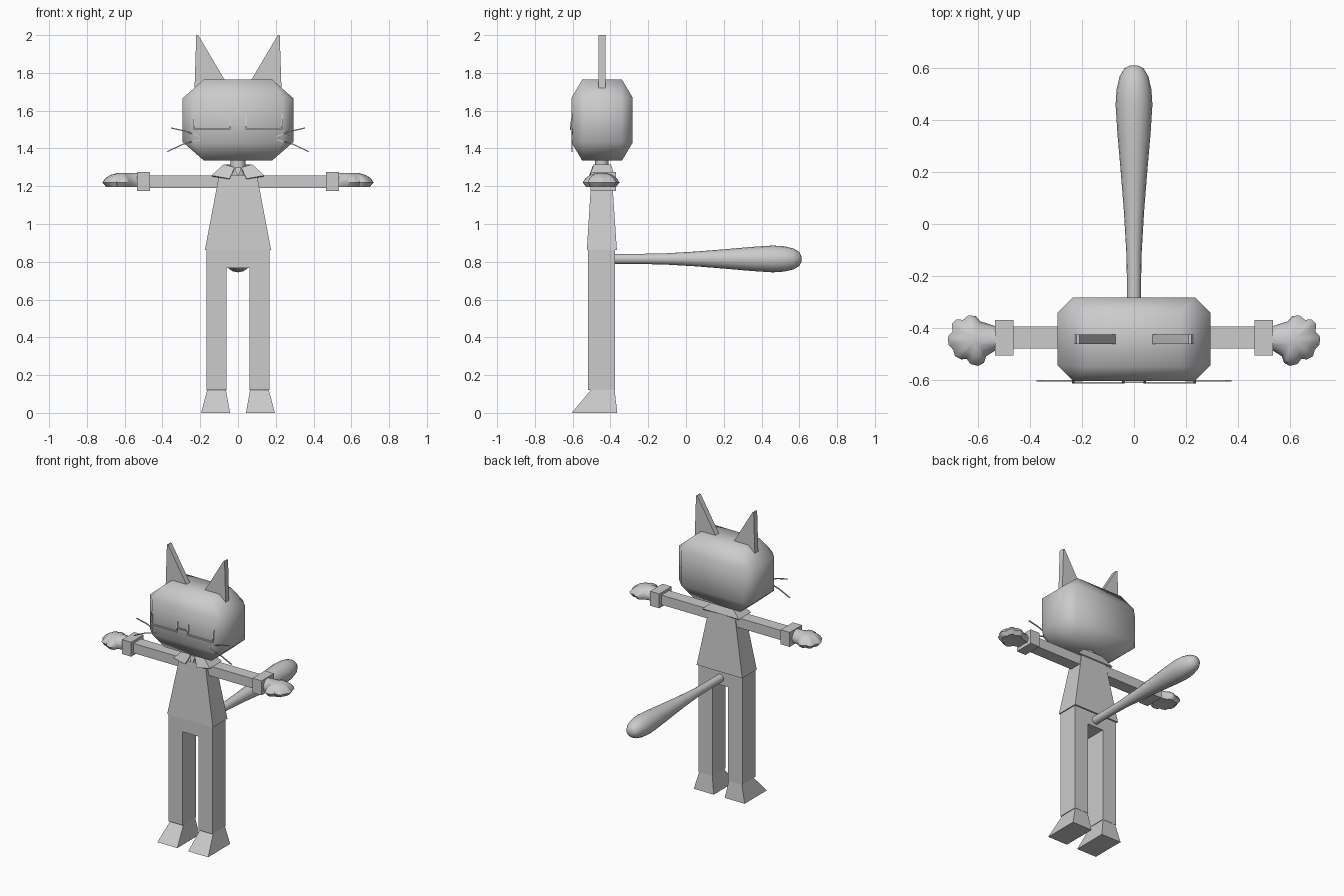
import bpy, bmesh, math
from mathutils import Vector

if "Cube" in bpy.data.objects:
    bpy.data.objects.remove(bpy.data.objects["Cube"])

grey = bpy.data.materials.new("plain grey")
grey.diffuse_color = (0.6, 0.6, 0.6, 1)
grey.use_nodes = True
grey.node_tree.nodes["Principled BSDF"].inputs["Base Color"].default_value = grey.diffuse_color


def make(name, bm, mirror=False, smooth=None):
    bmesh.ops.recalc_face_normals(bm, faces=bm.faces)
    me = bpy.data.meshes.new(name)
    bm.to_mesh(me)
    bm.free()
    me.materials.append(grey)
    ob = bpy.data.objects.new(name, me)
    bpy.context.collection.objects.link(ob)
    if smooth:
        bpy.ops.object.select_all(action='DESELECT')
        ob.select_set(True)
        bpy.context.view_layer.objects.active = ob
        bpy.ops.object.shade_smooth_by_angle(angle=math.radians(smooth))
    if mirror:
        ob.modifiers.new("mirror", 'MIRROR').use_mirror_merge = False
    return ob


def loft(name, rings, mirror=False, smooth=None, caps=True):
    """Skin equal-length closed rings of points."""
    bm = bmesh.new()
    vs = [[bm.verts.new(p) for p in r] for r in rings]
    n = len(rings[0])
    for a, b in zip(vs, vs[1:]):
        for i in range(n):
            bm.faces.new((a[i], a[(i + 1) % n], b[(i + 1) % n], b[i]))
    if caps:
        bm.faces.new(vs[0])
        bm.faces.new(vs[-1])
    return make(name, bm, mirror, smooth)


def rect(x0, x1, y0, y1, z):
    return [(x0, y0, z), (x1, y0, z), (x1, y1, z), (x0, y1, z)]


def taper(name, low, high, mirror=False):
    return loft(name, [rect(*low), rect(*high)], mirror)


def bar(bm, a, b, r):
    """Thin square bar between two points in a front-facing plane."""
    a, b = Vector(a), Vector(b)
    d = (b - a).normalized()
    s = d.cross(Vector((0, 1, 0))).normalized() * r
    t = Vector((0, 0.003, 0))
    ends = [[bm.verts.new(p + o) for o in (s + t, s - t, -s - t, -s + t)] for p in (a, b)]
    for i in range(4):
        j = (i + 1) % 4
        bm.faces.new((ends[0][i], ends[0][j], ends[1][j], ends[1][i]))
    bm.faces.new(ends[0])
    bm.faces.new(ends[1])


# head: chamfered block, hull of its six flat panels
bm = bmesh.new()
for sx in (-1, 1):
    for sy in (-1, 1):
        for sz in (-1, 1):
            for x, y, z in ((0.235, 0.161, 0.12), (0.18, 0.105, 0.215), (0.294, 0.102, 0.115)):
                bm.verts.new((sx * x, -0.444 + sy * y, 1.55 + sz * z))
bmesh.ops.convex_hull(bm, input=bm.verts)
bmesh.ops.dissolve_limit(bm, angle_limit=0.01, verts=bm.verts, edges=bm.edges)
make("head", bm, smooth=46)

# ears: triangular slabs
ear = ((0.045, 1.72), (0.23, 1.72), (0.221, 2.0), (0.211, 2.0))
loft("ears", [[(x, y, z) for x, z in ear] for y in (-0.463, -0.425)], mirror=True)

# glasses: tilted frames with a bridge
bm = bmesh.new()
lo, hi = (-0.612, 1.502), (-0.602, 1.585)
for s in (-1, 1):
    a, b = s * 0.042, s * 0.234
    for p, q in (((a, *lo), (b, *lo)), ((a, *lo), (a, *hi)),
                 ((b, *lo), (b, *hi)), ((a, *hi), (b, *hi))):
        bar(bm, p, q, 0.005)
bar(bm, (-0.042, -0.609, 1.527), (0.042, -0.609, 1.527), 0.004)
make("glasses", bm)

# whiskers
bm = bmesh.new()
for pts in (((0.2, 1.462), (0.28, 1.492), (0.355, 1.508)),
            ((0.2, 1.447), (0.29, 1.423), (0.374, 1.383))):
    for p, q in zip(pts, pts[1:]):
        bar(bm, (p[0], -0.604, p[1]), (q[0], -0.604, q[1]), 0.003)
make("whiskers", bm, mirror=True)

# neck, torso, hips, legs and feet
neck = [[(0.04 * math.cos(i * math.pi / 6), -0.445 + 0.036 * math.sin(i * math.pi / 6), z)
         for i in range(12)] for z in (1.25, 1.34)]
loft("neck", neck, smooth=40)
taper("torso", (-0.175, 0.175, -0.525, -0.366, 0.863), (-0.1, 0.1, -0.5, -0.393, 1.26))
taper("hips", (-0.168, 0.168, -0.52, -0.376, 0.768), (-0.168, 0.168, -0.52, -0.376, 0.866))
taper("legs", (0.06, 0.168, -0.52, -0.376, 0.12), (0.06, 0.168, -0.52, -0.376, 0.77), True)
taper("feet", (0.042, 0.195, -0.605, -0.364, 0), (0.064, 0.163, -0.503, -0.378, 0.122), True)

# shirt collar: folded strip, open at the front
top = [(0.017, -0.497, 1.3), (0.075, -0.488, 1.316), (0.075, -0.398, 1.316), (0, -0.398, 1.316)]
low = [(0.045, -0.518, 1.24), (0.14, -0.51, 1.257), (0.14, -0.378, 1.257), (0, -0.378, 1.257)]
bm = bmesh.new()
tv, lv = [bm.verts.new(p) for p in top], [bm.verts.new(p) for p in low]
for i in range(3):
    bm.faces.new((tv[i], lv[i], lv[i + 1], tv[i + 1]))
collar = make("collar", bm, mirror=True)
collar.modifiers.new("thickness", 'SOLIDIFY').thickness = 0.008
taper("collar_knot", (-0.008, 0.008, -0.505, -0.47, 1.262), (-0.018, 0.018, -0.495, -0.47, 1.3))

# arms and cuffs
taper("arms", (0.09, 0.48, -0.48, -0.396, 1.19), (0.09, 0.48, -0.48, -0.396, 1.257), True)
taper("cuffs", (0.465, 0.535, -0.506, -0.371, 1.175), (0.465, 0.535, -0.506, -0.371, 1.275), True)

# paws: scalloped outline, domed above and shallow below
outline = [(0.53, -0.485), (0.57, -0.51), (0.578, -0.535), (0.6, -0.547), (0.63, -0.54),
           (0.645, -0.52), (0.665, -0.522), (0.69, -0.51), (0.697, -0.485), (0.715, -0.465),
           (0.718, -0.435), (0.7, -0.415), (0.702, -0.385), (0.685, -0.367), (0.66, -0.37),
           (0.638, -0.352), (0.61, -0.355), (0.593, -0.375), (0.53, -0.395)]
rings = []
for s, z in ((0.45, 1.198), (0.8, 1.195), (1, 1.22), (0.85, 1.242), (0.6, 1.26), (0.25, 1.27)):
    rings.append([(0.53 + (x - 0.53) * s if x < 0.55 else 0.61 + (x - 0.61) * s,
                   -0.447 + (y + 0.447) * s, z) for x, y in outline])
loft("paws", rings, mirror=True, smooth=50)

# tail: club shape swept straight back
prof = [(-0.39, 0.027), (-0.25, 0.027), (-0.12, 0.029), (0.05, 0.039), (0.2, 0.051),
        (0.35, 0.064), (0.46, 0.071), (0.52, 0.067), (0.57, 0.055), (0.6, 0.037), (0.611, 0.015)]
loft("tail", [[(r * math.cos(i * math.pi / 8), y, 0.815 + r * math.sin(i * math.pi / 8))
               for i in range(16)] for y, r in prof], smooth=50)
